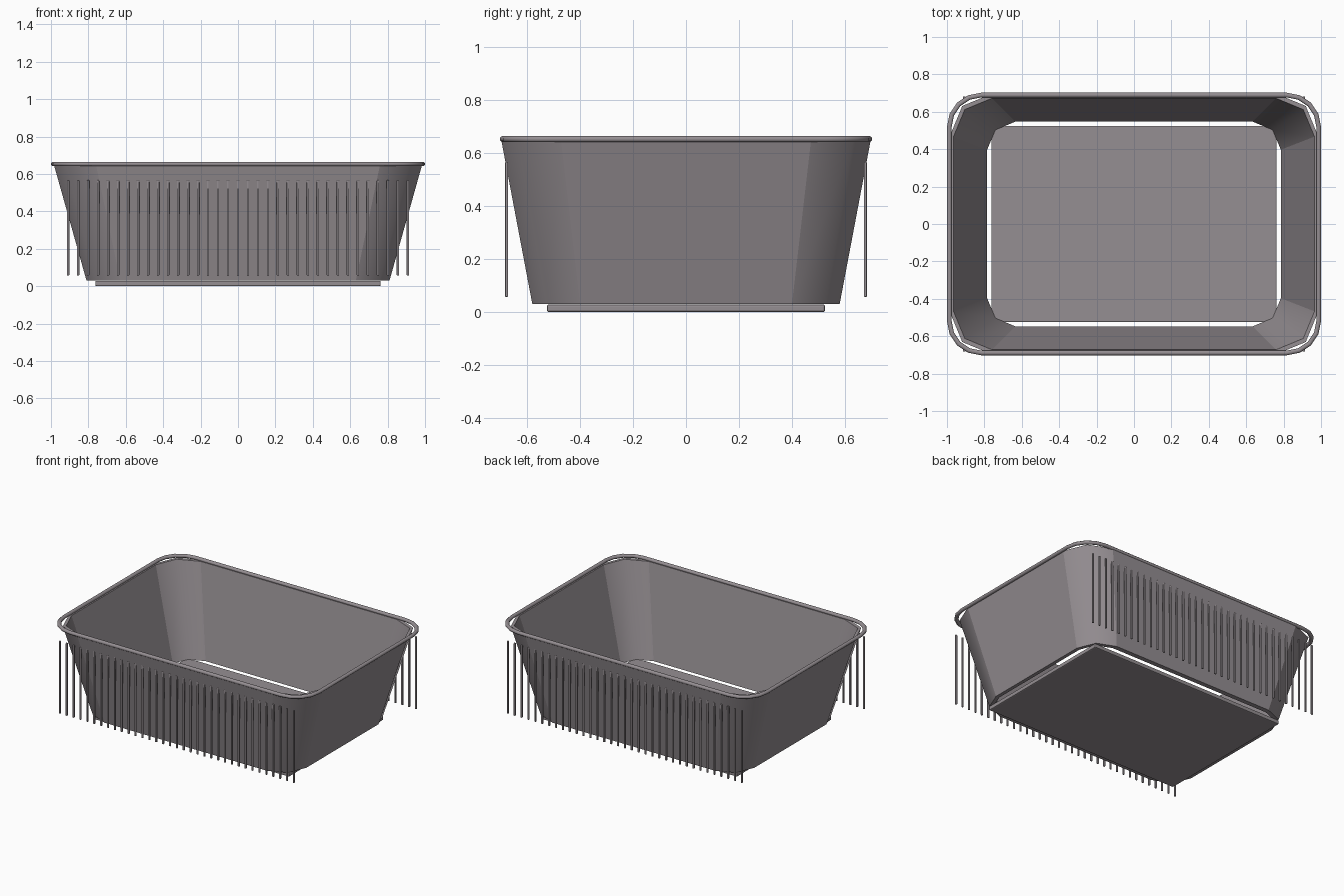
import bpy, bmesh, math
from mathutils import Matrix

if "Cube" in bpy.data.objects:
    bpy.data.objects.remove(bpy.data.objects["Cube"])

mat = bpy.data.materials.new("warm grey plastic")
mat.diffuse_color = (0.30, 0.272, 0.288, 1)
mat.use_nodes = True
mat.node_tree.nodes["Principled BSDF"].inputs["Base Color"].default_value = mat.diffuse_color


def rounded_rect(hx, hy, r, seg):
    """Rounded rectangle outline, seg chords per corner, counter-clockwise."""
    pts = []
    for i, (sx, sy) in enumerate([(1, 1), (-1, 1), (-1, -1), (1, -1)]):
        for k in range(seg + 1):
            a = math.pi / 2 * (i + k / seg)
            pts.append((sx * (hx - r) + r * math.cos(a), sy * (hy - r) + r * math.sin(a)))
    return pts


def finish(bm, name):
    bmesh.ops.recalc_face_normals(bm, faces=bm.faces)
    me = bpy.data.meshes.new(name)
    bm.to_mesh(me)
    bm.free()
    me.materials.append(mat)
    ob = bpy.data.objects.new(name, me)
    bpy.context.collection.objects.link(ob)
    return ob


def ring(name, loops, seg, smooth_rule):
    """Skin closed loops (hx, hy, r, z) into a hollow ring."""
    bm = bmesh.new()
    vs = [[bm.verts.new((x, y, z)) for x, y in rounded_rect(hx, hy, r, seg)]
          for hx, hy, r, z in loops]
    n = len(vs[0])
    for i in range(len(vs)):
        a, b = vs[i], vs[(i + 1) % len(vs)]
        for k in range(n):
            f = bm.faces.new((a[k], a[(k + 1) % n], b[(k + 1) % n], b[k]))
            f.smooth = smooth_rule(i, k % (seg + 1) != seg)
    # keep a crease wherever smooth and flat faces meet
    for e in bm.edges:
        if len({f.smooth for f in e.link_faces}) > 1:
            e.smooth = False
    return finish(bm, name)


# Sloping walls: flat panels with two-facet smooth corners
ring("basin_walls", [(0.81, 0.58, 0.18, 0.03), (0.984, 0.697, 0.225, 0.648),
                     (0.965, 0.672, 0.205, 0.648), (0.785, 0.547, 0.15, 0.03)],
     2, lambda i, corner: corner and i in (0, 2))

# Rolled rim: round tube following a rounded rectangle
R = 0.0125
rim = []
for k in range(8):
    a = math.pi / 4 * (k + 0.5)
    d, h = R * 1.1 * math.cos(a), R * math.sin(a)
    rim.append((0.9873 + d, 0.6893 + d, 0.17 + d, 0.653 + h))
ring("rim", rim, 4, lambda i, corner: True)

# Floor plate with softened edges
bm = bmesh.new()
bmesh.ops.create_cube(bm, size=1, matrix=Matrix.Translation((0, 0, 0.0145))
                      @ Matrix.Diagonal((1.526, 1.05, 0.029, 1)))
bmesh.ops.bevel(bm, geom=bm.edges[:], offset=0.007, segments=2, profile=0.5, affect='EDGES')
finish(bm, "floor_plate")

# Upright ribs along front and back
COUNT = 35
for side, name in ((-1, "front_ribs"), (1, "back_ribs")):
    bm = bmesh.new()
    for i in range(COUNT):
        x = -0.908 + 1.816 * i / (COUNT - 1)
        bmesh.ops.create_cube(bm, size=1, matrix=Matrix.Translation((x, side * 0.677, 0.312))
                              @ Matrix.Diagonal((0.013, 0.012, 0.51, 1)))
    bmesh.ops.bevel(bm, geom=bm.edges[:], offset=0.004, segments=2, profile=0.5, affect='EDGES')
    finish(bm, name)
